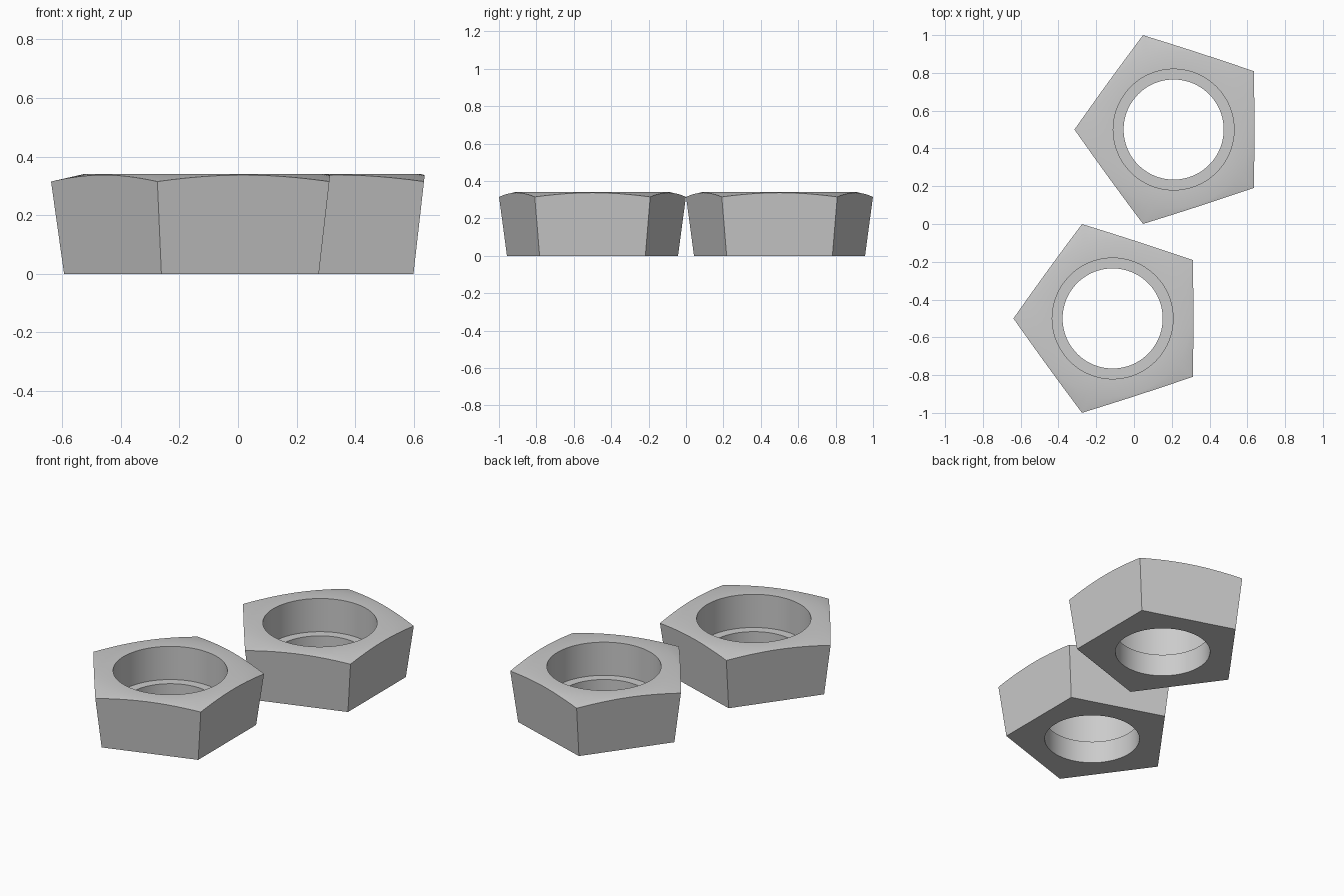
import bpy, bmesh, math

if "Cube" in bpy.data.objects:
    bpy.data.objects.remove(bpy.data.objects["Cube"])

SIDES, STEPS = 5, 16           # pentagon, segments per side
N = SIDES * STEPS
HEIGHT, FLAT_R, SLOPE = 0.34, 0.415, 0.227   # crown: flat disc, then cone
BASE_A, TAPER = 0.389, 0.114                 # base apothem, outward lean
HOLE_R, BORE_R, LEDGE_Z = 0.265, 0.32, 0.135

steel = bpy.data.materials.new("steel grey")
steel.diffuse_color = (0.6, 0.6, 0.6, 1)
steel.use_nodes = True
steel.node_tree.nodes["Principled BSDF"].inputs["Base Color"].default_value = steel.diffuse_color


def angle(i):
    return math.pi + 2 * math.pi * i / N     # a corner points to -x


def side_cos(i):
    """Cosine of the angle away from the middle of the nearest side."""
    return math.cos(2 * math.pi / N * (i % STEPS) - math.pi / SIDES)


def crown_edge(i):
    """Where the leaning side wall meets the conical crown."""
    c = side_cos(i)
    z = (HEIGHT + SLOPE * (FLAT_R - BASE_A / c)) / (1 + SLOPE * TAPER / c)
    return (BASE_A + TAPER * z) / c, z


def make_nut(name, cx, cy):
    # closed cross-section as (radius, height) for each angular step
    section = [
        lambda i: (HOLE_R, 0),
        lambda i: (BASE_A / side_cos(i), 0),
        crown_edge,
        lambda i: (FLAT_R, HEIGHT),
        lambda i: (BORE_R, HEIGHT),
        lambda i: (BORE_R, LEDGE_Z),
        lambda i: (HOLE_R, LEDGE_Z),
    ]
    bm = bmesh.new()
    rings = []
    for point in section:
        ring = []
        for i in range(N):
            r, z = point(i)
            ring.append(bm.verts.new((r * math.cos(angle(i)), r * math.sin(angle(i)), z)))
        rings.append(ring)
    for k, a in enumerate(rings):
        b = rings[(k + 1) % len(rings)]
        for i in range(N):
            j = (i + 1) % N
            bm.faces.new((a[i], a[j], b[j], b[i]))
    bmesh.ops.recalc_face_normals(bm, faces=bm.faces)
    mesh = bpy.data.meshes.new(name)
    bm.to_mesh(mesh)
    bm.free()
    mesh.materials.append(steel)
    nut = bpy.data.objects.new(name, mesh)
    nut.location = (cx, cy, 0)
    bpy.context.collection.objects.link(nut)
    bpy.ops.object.select_all(action='DESELECT')
    nut.select_set(True)
    bpy.context.view_layer.objects.active = nut
    bpy.ops.object.shade_smooth_by_angle(angle=math.radians(30))


make_nut("front_nut", -0.113, -0.5)
make_nut("back_nut", 0.21, 0.5)
